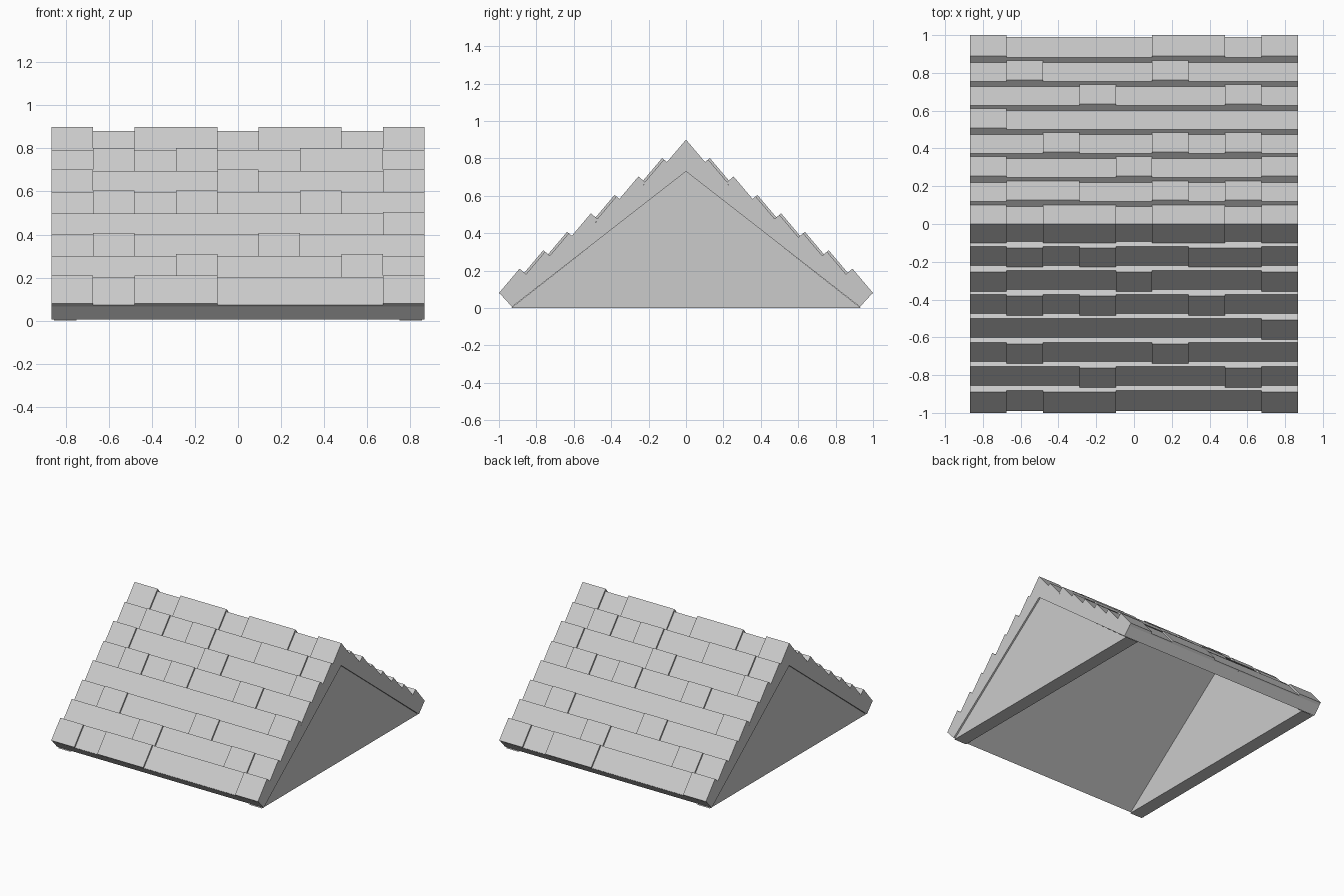
import bpy, bmesh, math
from itertools import groupby

if "Cube" in bpy.data.objects:
    bpy.data.objects.remove(bpy.data.objects["Cube"])

HALF_X = 0.867
COLS = 9
COL_W = 2 * HALF_X / COLS
N = (0.766, 0.643)          # outward tile normal in (distance from ridge, z)
SINK = 0.012                # how far the low tiles sit behind the raised ones
# raised columns per row, eave to ridge
RAISED = [{0, 2, 3, 8}, {3, 7}, {1, 5}, {8}, {1, 3, 6}, {0, 4, 8},
          {1, 3, 6, 7}, {0, 2, 3, 5, 6, 8}]


def prism(bm, profile, x0, x1):
    """Extrude a (y, z) profile along x."""
    a = [bm.verts.new((x0, y, z)) for y, z in profile]
    b = [bm.verts.new((x1, y, z)) for y, z in profile]
    n = len(profile)
    faces = [bm.faces.new(a), bm.faces.new(b[::-1])]
    for i in range(n):
        j = (i + 1) % n
        faces.append(bm.faces.new((a[j], a[i], b[i], b[j])))
    bmesh.ops.recalc_face_normals(bm, faces=faces)


def finish(bm, name):
    mesh = bpy.data.meshes.new(name)
    bm.to_mesh(mesh)
    bm.free()
    obj = bpy.data.objects.new(name, mesh)
    bpy.context.collection.objects.link(obj)
    return obj


def tile_profile(row, high):
    s = 0 if high else SINK
    depth = (0.1 if row == 0 else 0.05) - s
    py, pz = 0.89 - 0.1271 * row, 0.21 + 0.0986 * row
    by, bz = py + 0.11, pz - 0.13
    top = (py - s * N[0], pz - s * N[1])
    bot = (by - s * N[0], bz - s * N[1])
    inner_bot = (bot[0] - depth * N[0], bot[1] - depth * N[1])
    inner_top = (top[0] - 0.05 * N[0], top[1] - 0.05 * N[1])
    if row == len(RAISED) - 1:      # ridge tiles are cut on the centre plane
        top = (0, 0.9 - s / N[1])
        inner_top = (0, 0.8)
    return [(-y, z) for y, z in (top, bot, inner_bot, inner_top)]


# Shingle rows on the front slope
bm = bmesh.new()
for row, raised in enumerate(RAISED):
    for high, run in groupby(range(COLS), key=lambda c: c in raised):
        run = list(run)
        prism(bm, tile_profile(row, high),
              -HALF_X + run[0] * COL_W, -HALF_X + (run[-1] + 1) * COL_W)
front = finish(bm, "shingles_front")

# Back slope is the same layout turned half round
back = bpy.data.objects.new("shingles_back", front.data)
back.rotation_euler.z = math.pi
bpy.context.collection.objects.link(back)

# Roof deck under the shingles, open below
bm = bmesh.new()
prism(bm, [(-0.93, 0.006), (-0.985, 0.066), (0, 0.835), (0.985, 0.066),
           (0.93, 0.006), (0, 0.73)], -HALF_X, HALF_X)
finish(bm, "roof_deck")

# Gable walls closing both ends
for side, name in ((-1, "gable_left"), (1, "gable_right")):
    bm = bmesh.new()
    prism(bm, [(-0.935, 0), (0.935, 0), (0, 0.732)], side * 0.75, side * 0.855)
    finish(bm, name)
